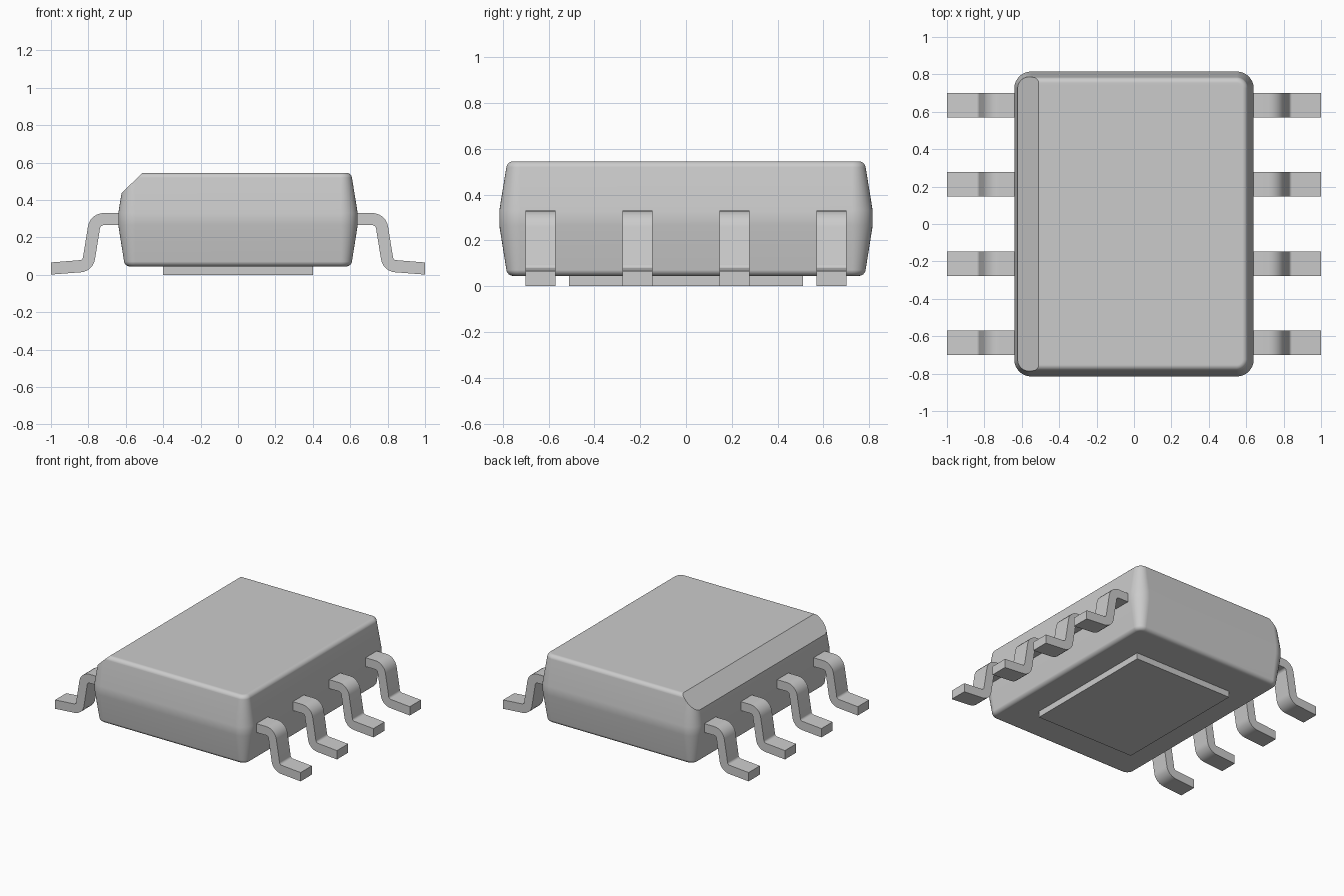
import bpy, bmesh, math
from mathutils import Vector

if "Cube" in bpy.data.objects:
    bpy.data.objects.remove(bpy.data.objects["Cube"])


def fillet(pts, radii, steps=6):
    """Round the inner corners of a 2D polyline; one radius per inner corner."""
    pts = [Vector(p) for p in pts]
    out = [pts[0]]
    for a, p, b, r in zip(pts, pts[1:], pts[2:], radii):
        if r == 0:
            out.append(p)
            continue
        u, v = (a - p).normalized(), (b - p).normalized()
        half = u.angle(v) / 2
        centre = p + (u + v).normalized() * (r / math.sin(half))
        t = r / math.tan(half)
        s, e = p + u * t - centre, p + v * t - centre
        for i in range(steps + 1):
            d = s.lerp(e, i / steps).normalized() * r
            out.append(centre + d)
    out.append(pts[-1])
    return out


def finish(bm, name, angle=30):
    bmesh.ops.recalc_face_normals(bm, faces=bm.faces[:])
    mesh = bpy.data.meshes.new(name)
    bm.to_mesh(mesh)
    bm.free()
    obj = bpy.data.objects.new(name, mesh)
    bpy.context.collection.objects.link(obj)
    bpy.ops.object.select_all(action='DESELECT')
    obj.select_set(True)
    bpy.context.view_layer.objects.active = obj
    bpy.ops.object.shade_smooth_by_angle(angle=math.radians(angle))
    return obj


def rounded_rect(hx, hy, r, steps=8):
    pts = []
    for k, (sx, sy) in enumerate([(1, 1), (-1, 1), (-1, -1), (1, -1)]):
        for i in range(steps + 1):
            a = math.pi / 2 * (k + i / steps)
            pts.append((sx * (hx - r) + r * math.cos(a), sy * (hy - r) + r * math.sin(a)))
    return pts


# Moulded body: drafted rounded rectangle stacked along an (inset, z) profile
profile = fillet([(0.07, 0.045), (0.035, 0.045), (0, 0.265), (0, 0.33),
                  (0.035, 0.545), (0.07, 0.545)], [0.03, 0, 0, 0.03])
bm = bmesh.new()
rings = [[bm.verts.new((x, y, z)) for x, y in rounded_rect(0.64 - d, 0.815 - d, 0.09 - d)]
         for d, z in profile]
for lo, hi in zip(rings, rings[1:]):
    for i in range(len(lo)):
        j = (i + 1) % len(lo)
        bm.faces.new((lo[i], lo[j], hi[j], hi[i]))
bm.faces.new(rings[0])
bm.faces.new(rings[-1])

# Pin-one chamfer along the left top edge
cut = bmesh.ops.bisect_plane(bm, geom=bm.verts[:] + bm.edges[:] + bm.faces[:],
                             plane_co=(-0.51, 0, 0.545), plane_no=(-0.115, 0, 0.12),
                             clear_outer=True)
bmesh.ops.holes_fill(bm, edges=[e for e in bm.edges if e.is_boundary], sides=0)
body = finish(bm, "package_body")
wn = body.modifiers.new("weighted", 'WEIGHTED_NORMAL')
wn.keep_sharp = True

# Thermal pad under the body
bm = bmesh.new()
bmesh.ops.create_cube(bm, size=1)
for v in bm.verts:
    v.co = (v.co.x * 0.8, v.co.y * 1.02, 0.03 + v.co.z * 0.06)
finish(bm, "thermal_pad")


# Gull-wing leads: thickened bent strip, mirrored to all four quadrants
def lead(name, yc, width=0.13, thick=0.065):
    path = fillet([(0.62, 0.2975), (0.763, 0.2975), (0.803, 0.049), (1.0, 0.0335)],
                  [0.052, 0.05])
    left, right = [], []
    for i, p in enumerate(path):
        d = (path[min(i + 1, len(path) - 1)] - path[max(i - 1, 0)]).normalized()
        n = Vector((-d.y, d.x)) * thick / 2
        left.append(p + n)
        right.append(p - n)
    left[-1].x = right[-1].x = 1.0
    bm = bmesh.new()
    rows = [[bm.verts.new((q.x, yc + s * width / 2, q.y))
             for q, s in ((l, -1), (l, 1), (r, 1), (r, -1))]
            for l, r in zip(left, right)]
    for a, b in zip(rows, rows[1:]):
        for i in range(4):
            j = (i + 1) % 4
            bm.faces.new((a[i], a[j], b[j], b[i]))
    bm.faces.new(rows[0])
    bm.faces.new(rows[-1])
    obj = finish(bm, name)
    mirror = obj.modifiers.new("mirror", 'MIRROR')
    mirror.use_axis = (True, True, False)
    mirror.use_mirror_merge = False


lead("inner_leads", 0.212)
lead("outer_leads", 0.635)
